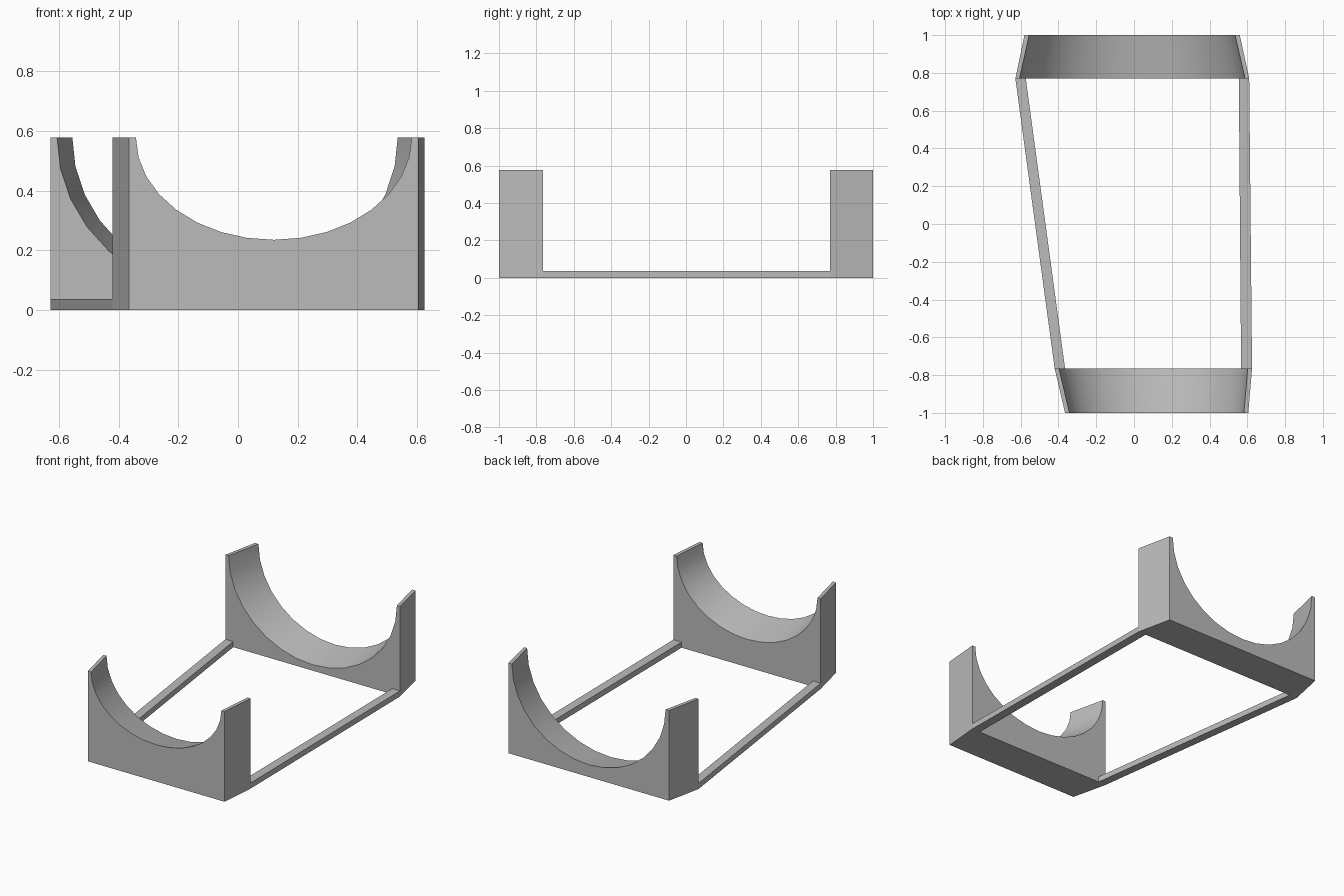
import bpy
import bmesh
from math import pi, cos, sin, radians

cube = bpy.data.objects.get("Cube")
if cube:
    bpy.data.objects.remove(cube, do_unlink=True)

TOP = 0.578       # height of the cradle posts
RAIL = 0.036      # thickness of the side rails
STEPS = 16        # facets along each cradle curve

grey = bpy.data.materials.new("plain_grey")
grey.use_nodes = True
colour = (0.5, 0.5, 0.5, 1)
grey.diffuse_color = colour
grey.node_tree.nodes["Principled BSDF"].inputs["Base Color"].default_value = colour


def loft(name, first, second):
    """Solid joining two matching closed outlines."""
    bm = bmesh.new()
    a = [bm.verts.new(p) for p in first]
    b = [bm.verts.new(p) for p in second]
    bm.faces.new(a)
    bm.faces.new(b[::-1])
    for i in range(len(a)):
        j = (i + 1) % len(a)
        bm.faces.new((a[j], a[i], b[i], b[j]))
    bmesh.ops.recalc_face_normals(bm, faces=bm.faces)
    mesh = bpy.data.meshes.new(name)
    bm.to_mesh(mesh)
    bm.free()
    mesh.materials.append(grey)
    obj = bpy.data.objects.new(name, mesh)
    bpy.context.collection.objects.link(obj)
    bpy.ops.object.select_all(action='DESELECT')
    obj.select_set(True)
    bpy.context.view_layer.objects.active = obj
    bpy.ops.object.shade_smooth_by_angle(angle=radians(30))
    return obj


def cradle_outline(y, left, right, wall, depth):
    """Block section with a half-ellipse scooped out of its top."""
    mid = (left + right) / 2
    half = (right - left) / 2 - wall
    pts = [(left, y, 0), (right, y, 0), (right, y, TOP)]
    for i in range(STEPS + 1):
        t = pi * i / STEPS
        pts.append((mid + half * cos(t), y, TOP - depth * sin(t)))
    return pts + [(left, y, TOP)]


def rail_outline(y, x0, x1):
    return [(x0, y, 0), (x1, y, 0), (x1, y, RAIL), (x0, y, RAIL)]


# Cradles
loft("front_cradle",
     cradle_outline(-1, -0.365, 0.605, 0.023, 0.343),
     cradle_outline(-0.765, -0.42, 0.625, 0.023, 0.40))
loft("back_cradle",
     cradle_outline(0.77, -0.628, 0.61, 0.022, 0.54),
     cradle_outline(1, -0.58, 0.56, 0.025, 0.50))

# Side rails
loft("right_rail", rail_outline(-0.765, -0.42, -0.365),
     rail_outline(0.77, -0.628, -0.573))
loft("left_rail", rail_outline(-0.765, 0.567, 0.625),
     rail_outline(0.77, 0.555, 0.61))
